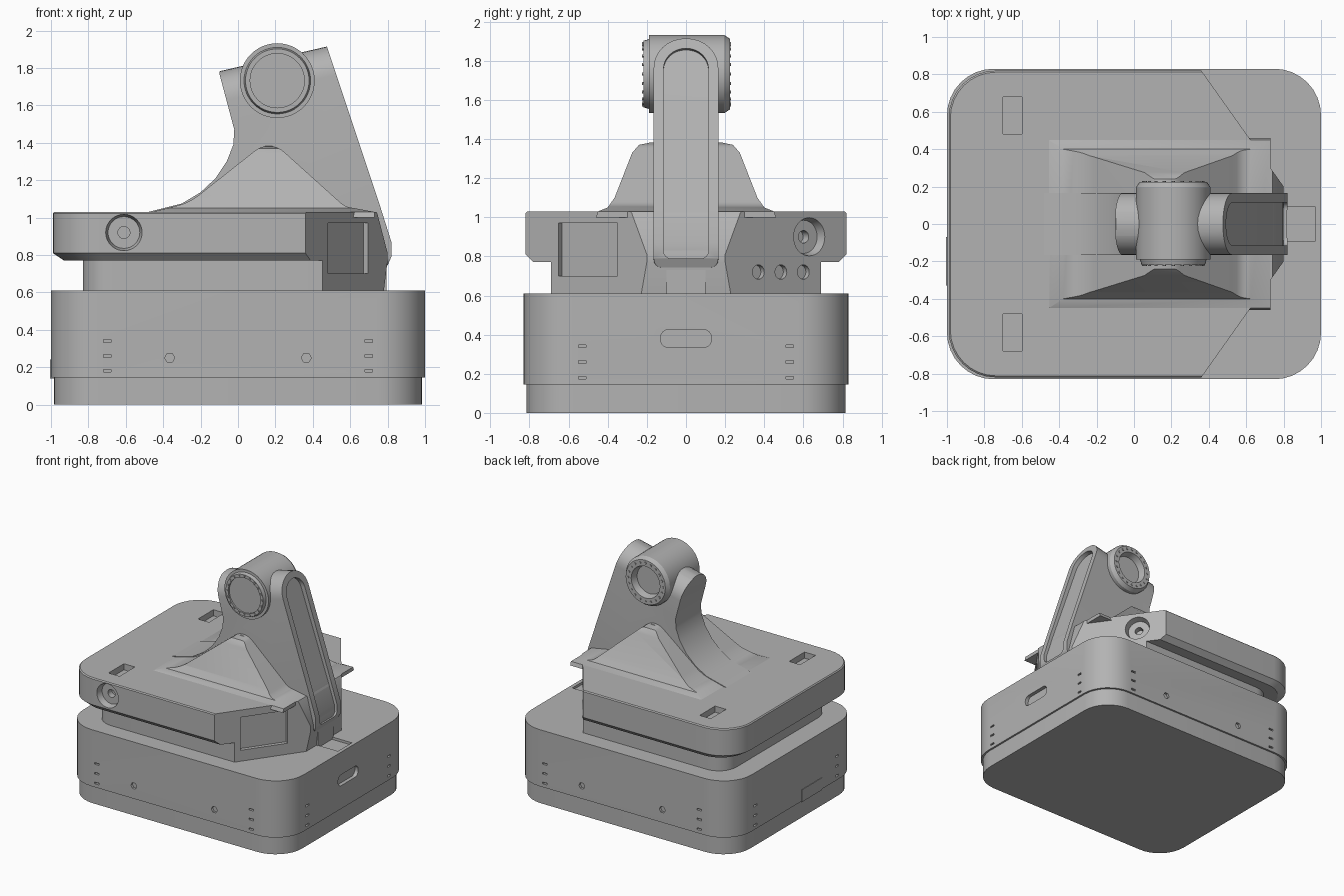
import bpy, bmesh, math
from mathutils import Vector, Matrix

if "Cube" in bpy.data.objects:
    bpy.data.objects.remove(bpy.data.objects["Cube"], do_unlink=True)

GREY = (0.45, 0.45, 0.45, 1)
mat = bpy.data.materials.new("plain_grey")
mat.use_nodes = True
mat.diffuse_color = GREY
mat.node_tree.nodes["Principled BSDF"].inputs["Base Color"].default_value = GREY

AXES = {"x": lambda u, v, w: (w, u, v),
        "y": lambda u, v, w: (u, w, v),
        "z": lambda u, v, w: (u, v, w)}


def fillet(corners, steps=8):
    """Outline from (u, v, radius) corners, rounding those with a radius."""
    out = []
    for i, (u, v, r) in enumerate(corners):
        p = Vector((u, v))
        if not r:
            out.append((u, v))
            continue
        a = (Vector(corners[i - 1][:2]) - p).normalized()
        b = (Vector(corners[(i + 1) % len(corners)][:2]) - p).normalized()
        half = a.angle(b) / 2
        centre = p + (a + b).normalized() * (r / math.sin(half))
        start = p + a * (r / math.tan(half)) - centre
        end = p + b * (r / math.tan(half)) - centre
        turn = math.atan2(start.x * end.y - start.y * end.x, start.dot(end))
        for k in range(steps + 1):
            out.append(tuple(centre + Matrix.Rotation(turn * k / steps, 2) @ start))
    return out


def rect(w, h, r=0):
    return fillet([(sx * w / 2, sy * h / 2, r)
                   for sx, sy in ((-1, -1), (1, -1), (1, 1), (-1, 1))])


def circle(r, n=32, u=0, v=0):
    return [(u + r * math.cos(math.tau * k / n), v + r * math.sin(math.tau * k / n))
            for k in range(n)]


def loft(name, layers, axis="z"):
    """Closed solid through (position, outline) layers along an axis."""
    bm = bmesh.new()
    rings = [[bm.verts.new(AXES[axis](u, v, w)) for u, v in pts] for w, pts in layers]
    n = len(rings[0])
    for low, high in zip(rings, rings[1:]):
        for i in range(n):
            j = (i + 1) % n
            bm.faces.new((low[i], low[j], high[j], high[i]))
    bm.faces.new(rings[0])
    bm.faces.new(rings[-1])
    bmesh.ops.recalc_face_normals(bm, faces=bm.faces)
    me = bpy.data.meshes.new(name)
    bm.to_mesh(me)
    bm.free()
    me.materials.append(mat)
    ob = bpy.data.objects.new(name, me)
    bpy.context.collection.objects.link(ob)
    return ob


def combine(ob, other, operation):
    """Apply a boolean and discard the helper."""
    mod = ob.modifiers.new("cut", "BOOLEAN")
    mod.operation, mod.object, mod.solver = operation, other, "EXACT"
    bpy.context.view_layer.update()
    dg = bpy.context.evaluated_depsgraph_get()
    me = bpy.data.meshes.new_from_object(ob.evaluated_get(dg))
    ob.modifiers.clear()
    ob.data = me
    bpy.data.objects.remove(other, do_unlink=True)
    return ob


def punch(ob, layers, loc, normal):
    """Sink a layered recess into a face at loc."""
    n = Vector(normal).normalized()
    v = Vector((0, 1, 0)) if n.z > 0.9 else Vector((0, 0, 1))
    cutter = loft("cutter", layers)
    cutter.hide_render = True
    cutter.matrix_world = Matrix.Translation(loc) @ Matrix((v.cross(n), v, n)).transposed().to_4x4()
    combine(ob, cutter, "DIFFERENCE")


def recess(outline, depth):
    return [(-depth, outline), (0.04, outline)]


# Base: tall rounded box over a slightly smaller foot
foot, shell = rect(1.97, 1.63, 0.24), rect(2, 1.66, 0.25)
base = loft("base", [(0, foot), (0.145, foot), (0.145, shell), (0.61, shell)])
slit = recess(rect(0.04, 0.014), 0.02)
for s in (-1, 1):
    for t in (-1, 1):
        for z in (0.18, 0.26, 0.34):
            punch(base, slit, (t * 0.7, s * 0.83, z), (0, s, 0))
            punch(base, slit, (s, t * 0.53, z), (s, 0, 0))
        punch(base, recess(circle(0.027, 6), 0.02), (t * 0.365, s * 0.83, 0.25), (0, s, 0))
punch(base, recess(rect(0.26, 0.09, 0.04), 0.03), (1, 0, 0.38), (1, 0, 0))
punch(base, recess(rect(0.18, 0.18), 0.02), (0.88, 0, 0.61), (0, 0, 1))
loft("base_hatch", [(-1.004, rect(0.26, 0.1)), (-0.98, rect(0.26, 0.1))], "x").location = (0, -0.2, 0.19)


# Upper body: neck flaring into an overhanging slab with two slanted sides
def body_outline(x0, y0, r, tip):
    def slant(x):
        return 0.82 - (x - 0.36) / 0.71
    shoulder = 0.36 + (0.82 - y0) * 0.71
    return fillet([(x0, -y0, r), (shoulder, -y0, 0), (tip, -slant(tip), 0),
                   (tip, slant(tip), 0), (shoulder, y0, 0), (x0, y0, r)])


body = loft("upper_body", [
    (0.61, body_outline(-0.83, 0.69, 0.16, 0.78)),
    (0.77, body_outline(-0.83, 0.69, 0.16, 0.8)),
    (0.77, body_outline(-0.93, 0.78, 0.22, 0.8)),
    (0.81, body_outline(-0.99, 0.82, 0.25, 0.8)),
    (1.022, body_outline(-0.99, 0.82, 0.25, 0.745)),
    (1.03, body_outline(-0.982, 0.812, 0.245, 0.74))])
socket = [(-0.1, circle(0.032)), (-0.05, circle(0.032)), (-0.05, circle(0.085)), (0.03, circle(0.105))]
punch(body, socket, (-0.61, -0.82, 0.92), (0, -1, 0))


def on_slant(y, z):
    return (0.36 + (0.82 - abs(y)) * 0.71, y, z)


LEFT_SLANT, RIGHT_SLANT = (0.816, 0.579, 0), (0.816, -0.579, 0)
punch(body, socket, on_slant(0.63, 0.9), LEFT_SLANT)
for y in (0.37, 0.485, 0.6):
    punch(body, recess(circle(0.037, 16), 0.03), on_slant(y, 0.72), LEFT_SLANT)
punch(body, recess(rect(0.37, 0.27), 0.03), on_slant(-0.5, 0.835), RIGHT_SLANT)
for s in (-1, 1):
    punch(body, recess(rect(0.1, 0.2), 0.05), (-0.65, s * 0.58, 1.03), (0, 0, 1))


# Arm: side profile trimmed by a round-topped section that leans with it
def pill(half, bottom, top):
    pts = fillet([(-half, bottom, 0.04), (half, bottom, 0.04),
                  (half, top, half * 0.98), (-half, top, half * 0.98)])
    return [(x, [(u, v + 0.23 * x) for u, v in pts]) for x in (-0.7, 1)]


profile = [(-0.48, 1.03), (-0.3, 1.075), (-0.2, 1.135), (-0.12, 1.21), (-0.06, 1.3),
           (-0.025, 1.39), (-0.02, 1.47), (-0.1, 1.77), (-0.09, 1.81), (0.47, 1.93),
           (0.76, 1.06), (0.82, 0.87), (0.82, 0.79), (0.78, 0.7), (0.5, 0.7), (0.3, 1), (-0.48, 1)]
arm = loft("arm", [(-0.3, profile), (0.3, profile)], "y")
combine(arm, loft("arm_section", pill(0.165, 0.56, 1.805), "x"), "INTERSECT")
strip = [(0.41, 1.99), (0.735, 1.05), (0.795, 0.865), (0.795, 0.78), (0.95, 0.78), (0.95, 1.99)]
channel = loft("channel", [(-0.3, strip), (0.3, strip)], "y")
combine(channel, loft("channel_section", pill(0.115, 0.6, 1.75), "x"), "INTERSECT")
combine(arm, channel, "DIFFERENCE")
loft("arm_pad", [(0.6, rect(0.1, 0.2)), (0.73, rect(0.1, 0.2))]).location.x = 0.745

# Mound supporting both sides of the arm
ridge = fillet([(-0.5, 1, 0), (-0.45, 1.032, 0), (-0.26, 1.08, 0.3), (0.17, 1.42, 0.12),
                (0.57, 1.06, 0.1), (0.73, 1.03, 0), (0.73, 1, 0)])
mound = loft("arm_mound", [(-0.6, ridge), (0.6, ridge)], "y")
flank = [(0.46, 1), (0.45, 1.03), (0.4, 1.05), (0.365, 1.1), (0.275, 1.33), (0.24, 1.37), (0.19, 1.38), (0.16, 1.42)]
section = flank + [(-y, z) for y, z in reversed(flank)]
combine(mound, loft("mound_section", [(-0.7, section), (0.9, section)], "x"), "INTERSECT")

# Pivot barrel: capped on the front, open on the back
PX, PZ = 0.21, 1.732
pivot = [(-0.205, 0.14), (-0.205, 0.145), (-0.218, 0.145), (-0.218, 0.17), (-0.19, 0.178),
         (-0.19, 0.2), (0.195, 0.2), (0.21, 0.19), (0.225, 0.18), (0.225, 0.13), (0.17, 0.115)]
loft("pivot_barrel", [(y, circle(r, 48, PX, PZ)) for y, r in pivot], "y")
for y, side in ((-0.218, "front"), (0.225, "back")):
    for k in range(20):
        u, v = circle(0.157, 20, PX, PZ)[k]
        dot = circle(0.009, 6, u, v)
        loft(f"{side}_bolt_{k + 1}", [(y - 0.006, dot), (y + 0.006, dot)], "y")

# Smooth curved surfaces, keep hard edges
for ob in bpy.context.collection.objects:
    if ob.type == "MESH" and mat.name in ob.data.materials:
        ob.select_set(True)
        bpy.context.view_layer.objects.active = ob
bpy.ops.object.shade_smooth_by_angle(angle=math.radians(30))
